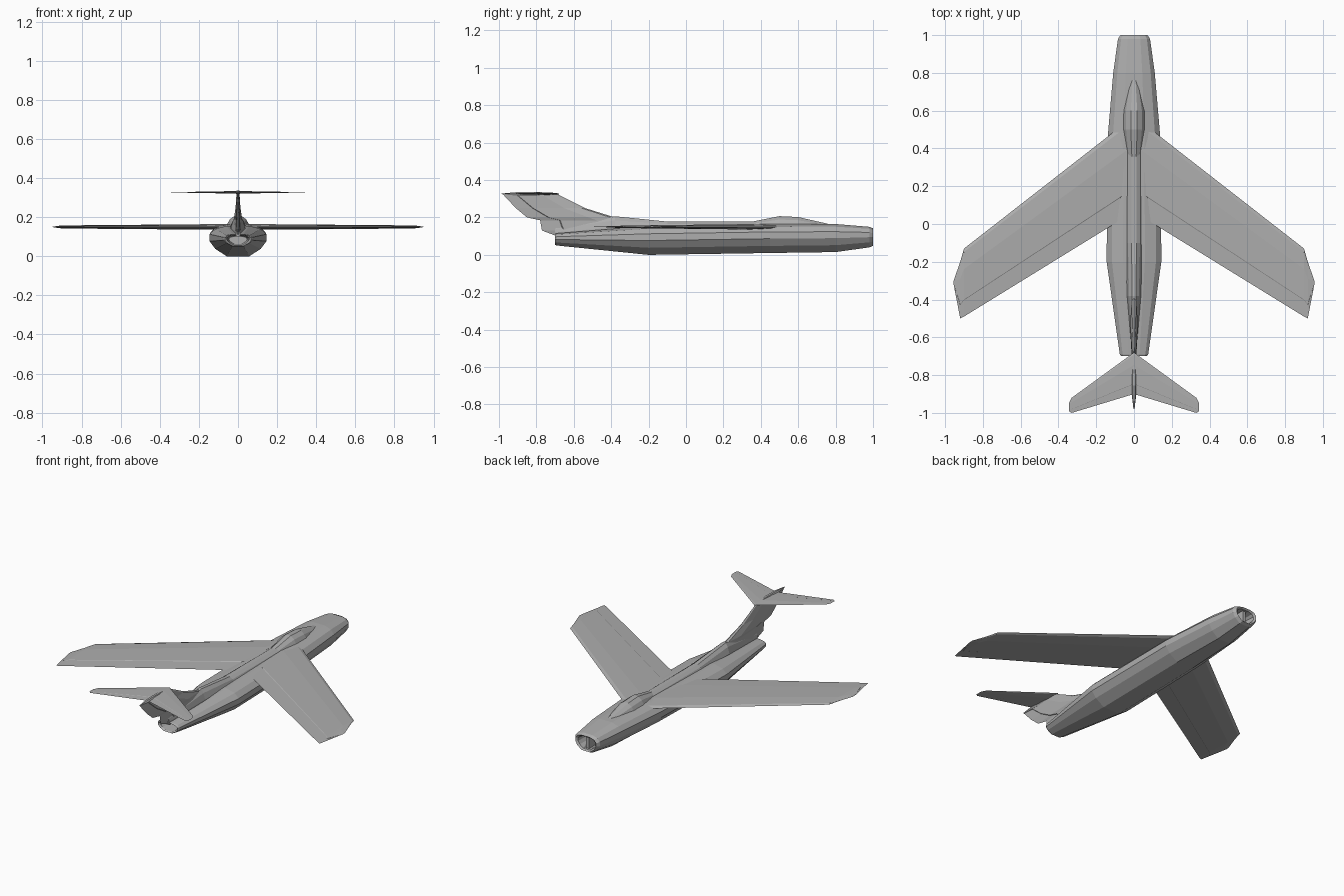
import bpy
import bmesh
from math import cos, sin, radians

cube = bpy.data.objects.get("Cube")
if cube:
    bpy.data.objects.remove(cube, do_unlink=True)

grey = bpy.data.materials.new("airframe grey")
grey.use_nodes = True
shade = 0.42
grey.diffuse_color = (shade, shade, shade, 1)
bsdf = grey.node_tree.nodes["Principled BSDF"]
bsdf.inputs["Base Color"].default_value = grey.diffuse_color
bsdf.inputs["Roughness"].default_value = 0.7


def loft(name, rings, mirror=False):
    """Skin a list of equal rings of points and cap both ends."""
    bm = bmesh.new()
    loops = [[bm.verts.new(point) for point in ring] for ring in rings]
    for first, second in zip(loops, loops[1:]):
        for i in range(len(first)):
            bm.faces.new((first[i - 1], first[i], second[i], second[i - 1]))
    bm.faces.new(loops[0])
    bm.faces.new(loops[-1])
    bmesh.ops.recalc_face_normals(bm, faces=bm.faces)
    mesh = bpy.data.meshes.new(name)
    bm.to_mesh(mesh)
    bm.free()
    mesh.materials.append(grey)
    part = bpy.data.objects.new(name, mesh)
    bpy.context.collection.objects.link(part)
    if mirror:
        modifier = part.modifiers.new("Mirror", "MIRROR")
        modifier.use_mirror_merge = False


def hull(name, half, stations):
    """Loft a mirrored half profile; station = y, half width, bottom, top."""
    profile = half + [(-x, z) for x, z in reversed(half)]
    rings = []
    for y, width, bottom, top in stations:
        height = top - bottom
        rings.append([(x * width, y, bottom + z * height) for x, z in profile])
    loft(name, rings)


def inset(station, shift, scale):
    """Copy a station, moved along y and shrunk about its own middle."""
    y, width, bottom, top = station
    middle = (bottom + top) / 2
    reach = (top - bottom) / 2 * scale
    return (y + shift, width * scale, middle - reach, middle + reach)


def foil(name, stations, fullness, place, mirror=False):
    """Loft an aerofoil with a hinge step; station = span, leading y, trailing y."""
    upper = [(0.05, 0.6), (0.3, 1), (0.75, 0.6), (0.76, 0.4)]
    lower = [(along, -thick) for along, thick in reversed(upper)]
    section = [(0, 0)] + upper + [(1, 0)] + lower
    rings = []
    for span, leading, trailing in stations:
        chord = leading - trailing
        depth = fullness * chord * chord
        rings.append([place(span, leading - along * chord, thick * depth)
                      for along, thick in section])
    loft(name, rings, mirror)


# Cross-sections: a full-shouldered twelve-sided body and a half-round dome
body_angles = [radians(angle) for angle in range(-75, 90, 30)]
edge = body_angles[-1]
body = [((cos(a) / sin(edge)) ** 0.7,
         max(0, 0.5 + sin(a) / sin(edge) / 2) ** 0.7) for a in body_angles]
dome = [(cos(radians(a)), sin(radians(a))) for a in range(0, 90, 25)]

# Fuselage, with a recessed nose intake and tail nozzle
nose = (0.98, 0.085, 0.04, 0.15)
nozzle = (-0.69, 0.075, 0.05, 0.115)
hull("fuselage", body, [
    inset(nose, -0.1, 0.6), inset(nose, 0.01, 0.7), inset(nose, 0.02, 0.85),
    nose,
    (0.8, 0.11, 0.015, 0.165),
    (0.45, 0.14, 0.01, 0.165),
    (-0.2, 0.145, 0, 0.155),
    nozzle,
    inset(nozzle, -0.01, 0.9), inset(nozzle, 0, 0.75), inset(nozzle, 0.1, 0.6),
])

# Vertical splitter inside the intake
plate = [(1, 0), (1, 1)]
splitter = (0.87, 0.012, 0.055, 0.135)
hull("intake_splitter", plate, [splitter, inset(splitter, 0.11, 0.9)])

# Cockpit canopy, and the spine that runs back into the fin
base = 0.12
hull("canopy", dome, [
    (0.77, 0.03, base, 0.165),
    (0.6, 0.065, base, 0.205),
    (0.5, 0.065, base, 0.21),
    (0.33, 0.04, base, 0.175),
])
hull("spine", dome, [
    (0.4, 0.05, base, 0.18),
    (-0.1, 0.05, base, 0.18),
    (-0.38, 0.04, 0.1, 0.21),
    (-0.7, 0.01, 0.1, 0.15),
])


def level(height):
    """Place a foil flat at the given height, spanning along x."""
    return lambda span, y, thick: (span, y, height + thick)


def upright(span, y, thick):
    return (thick, y, span)


# Swept wings with clipped tips
foil("wings", [
    (0.04, 0.54, 0.04),
    (0.9, -0.13, -0.49),
    (0.92, -0.2, -0.5),
    (0.955, -0.3, -0.32),
], 0.06, level(0.15), mirror=True)

# Tail fin with a stepped trailing edge
foil("tail_fin", [
    (0.1, -0.3, -0.69),
    (0.13, -0.3, -0.77),
    (0.185, -0.35, -0.78),
    (0.2, -0.38, -0.85),
    (0.25, -0.54, -0.91),
    (0.325, -0.69, -0.98),
], 0.09, upright)

# High tailplane and its slim centre fairing
tail_height = 0.327
foil("tailplane", [
    (0, -0.68, -0.9),
    (0.33, -0.92, -1),
    (0.345, -0.95, -0.99),
], 0.14, level(tail_height), mirror=True)
low, high = tail_height - 0.012, tail_height + 0.01
fairing = (-0.8, 0.014, low, high)
hull("tail_fairing", [(0.5, 0), (1, 0.5), (0.5, 1)], [
    inset(fairing, 0.12, 0.2), fairing,
    inset(fairing, -0.1, 0.9), inset(fairing, -0.18, 0.2),
])
